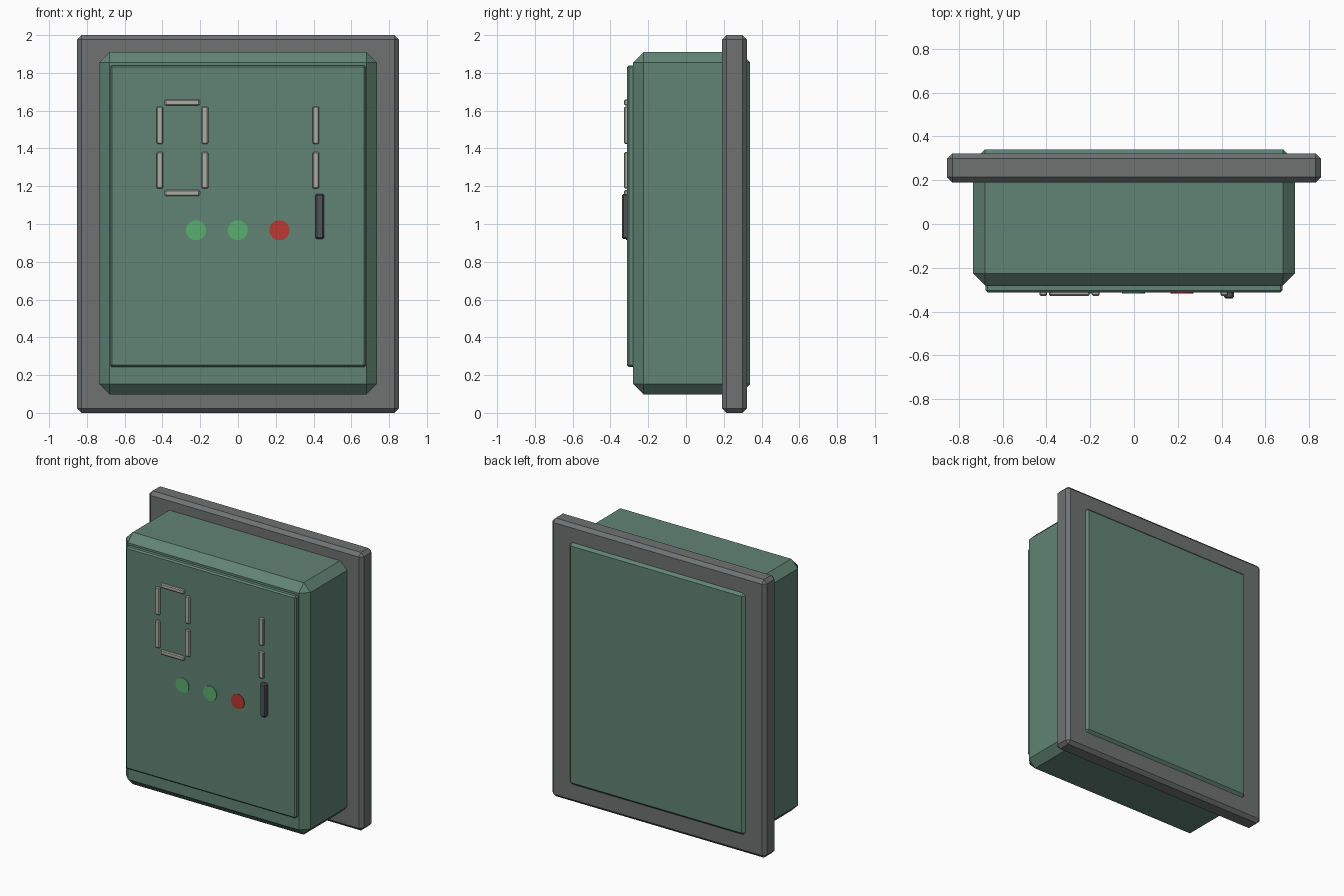
import bpy, bmesh
from math import radians
from mathutils import Matrix

if "Cube" in bpy.data.objects:
    bpy.data.objects.remove(bpy.data.objects["Cube"])


def material(name, rgb):
    m = bpy.data.materials.new(name)
    m.diffuse_color = (*rgb, 1)
    m.use_nodes = True
    m.node_tree.nodes["Principled BSDF"].inputs["Base Color"].default_value = m.diffuse_color
    return m


casing = material("casing_green", (0.12, 0.23, 0.18))
steel = material("frame_grey", (0.16, 0.17, 0.17))
dark = material("dark_grey", (0.08, 0.085, 0.09))
pale = material("pale_segment", (0.42, 0.41, 0.37))
green = material("button_green", (0.1, 0.42, 0.16))
red = material("button_red", (0.5, 0.04, 0.03))


def finish(name, bm, mat, bevel):
    if bevel:
        bmesh.ops.bevel(bm, geom=bm.edges[:], offset=bevel, segments=1,
                        affect='EDGES', clamp_overlap=True)
    mesh = bpy.data.meshes.new(name)
    bm.to_mesh(mesh)
    bm.free()
    mesh.materials.append(mat)
    ob = bpy.data.objects.new(name, mesh)
    bpy.context.collection.objects.link(ob)
    return ob


def box(name, x, y, z, mat, bevel):
    """Chamfered box spanning the given (min, max) ranges."""
    bm = bmesh.new()
    bmesh.ops.create_cube(bm, size=1)
    bmesh.ops.scale(bm, vec=[r[1] - r[0] for r in (x, y, z)], verts=bm.verts)
    bmesh.ops.translate(bm, vec=[(r[0] + r[1]) / 2 for r in (x, y, z)], verts=bm.verts)
    return finish(name, bm, mat, bevel)


def button(name, x, mat):
    bm = bmesh.new()
    bmesh.ops.create_cone(bm, cap_ends=True, segments=32, radius1=0.053,
                          radius2=0.053, depth=0.03)
    bmesh.ops.transform(bm, verts=bm.verts,
                        matrix=Matrix.Translation((x, -0.303, 0.967))
                        @ Matrix.Rotation(radians(90), 4, 'X'))
    for f in bm.faces:
        f.smooth = len(f.verts) == 4
    for e in bm.edges:
        e.smooth = all(f.smooth for f in e.link_faces)
    finish(name, bm, mat, 0)


# Casing, wall frame and front panel
box("casing", (-0.735, 0.735), (-0.28, 0.34), (0.098, 1.91), casing, 0.055)
box("back_frame", (-0.853, 0.853), (0.19, 0.322), (0, 2), steel, 0.024)
box("front_panel", (-0.678, 0.678), (-0.313, -0.26), (0.243, 1.84), casing, 0.01)

# Display segments: zero on the left, one on the right
SEG_Y = (-0.328, -0.30)
for side, x in (("zero_left", -0.414), ("zero_right", -0.175), ("one", 0.412)):
    for part, z in (("upper", (1.424, 1.622)), ("lower", (1.187, 1.381))):
        box(f"segment_{side}_{part}", (x - 0.018, x + 0.018), SEG_Y, z, pale, 0.006)
for part, z in (("top", 1.643), ("bottom", 1.164)):
    box(f"segment_zero_{part}", (-0.388, -0.202), SEG_Y, (z - 0.016, z + 0.016), pale, 0.006)

# Buttons and card slot
for i, (x, mat) in enumerate(((-0.222, green), (-0.002, green), (0.219, red))):
    button(f"button_{i + 1}", x, mat)
box("card_slot", (0.41, 0.456), (-0.34, -0.30), (0.92, 1.16), dark, 0.008)
